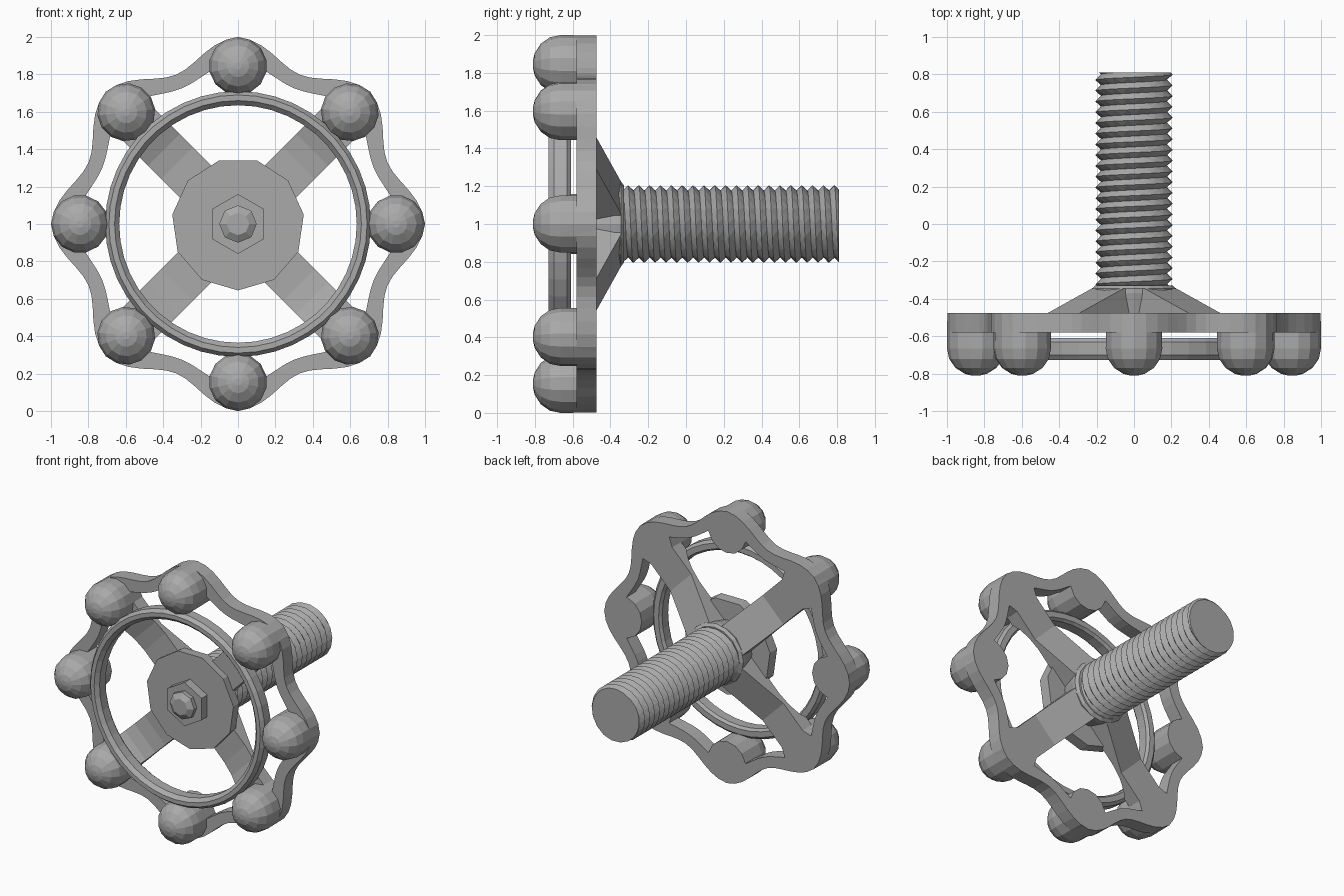
import bpy, bmesh, math
from math import sin, cos, pi, tau

if "Cube" in bpy.data.objects:
    bpy.data.objects.remove(bpy.data.objects["Cube"])

iron = bpy.data.materials.new("iron_grey")
iron.use_nodes = True
GREY = (0.4, 0.4, 0.4, 1)
iron.diffuse_color = GREY
iron.node_tree.nodes["Principled BSDF"].inputs["Base Color"].default_value = GREY

AXIS_Z = 1.0      # height of the wheel axis, which runs along y
BACK = -0.475     # plane of the wheel's back face
RIM_FRONT = -0.58


def finish(name, bm):
    bmesh.ops.recalc_face_normals(bm, faces=bm.faces)
    mesh = bpy.data.meshes.new(name)
    bm.to_mesh(mesh)
    bm.free()
    mesh.materials.append(iron)
    ob = bpy.data.objects.new(name, mesh)
    bpy.context.collection.objects.link(ob)
    return ob


def lathe(name, rows, segs, cx=0, cz=AXIS_Z, phase=0, loop=False):
    """Turn (radius, y) rows round the y axis; a radius may be a function of angle."""
    bm = bmesh.new()
    rings = []
    for r, y in rows:
        ring = []
        for i in range(segs):
            a = tau * i / segs + phase
            d = r(a) if callable(r) else r
            ring.append(bm.verts.new((cx + d * sin(a), y, cz + d * cos(a))))
        rings.append(ring)
    pairs = list(zip(rings, rings[1:]))
    if loop:
        pairs.append((rings[-1], rings[0]))
    else:
        bm.faces.new(rings[0])
        bm.faces.new(rings[-1])
    for p, q in pairs:
        for i in range(segs):
            j = (i + 1) % segs
            bm.faces.new((p[i], p[j], q[j], q[i]))
    return finish(name, bm)


# Scalloped outer band that swells out at each knob
def outer(a):
    return 0.93 + 0.066 * cos(8 * a)


def inner(a):
    return 0.825 + 0.04 * cos(8 * a)


lathe("outer_band", [(outer, BACK), (outer, RIM_FRONT), (inner, RIM_FRONT), (inner, BACK)],
      96, loop=True)

# Eight domed grip knobs
dome = [(0.155 * cos(t * pi / 2), -0.665 - 0.147 * sin(t * pi / 2))
        for t in (0, 0.25, 0.5, 0.75, 0.92)]
for k in range(8):
    a = tau * k / 8
    lathe(f"knob_{k + 1}", [(0.153, BACK)] + dome, 14,
          0.845 * sin(a), AXIS_Z + 0.845 * cos(a), phase=a)

# Inner ring standing forward of the band
lathe("inner_ring", [(0.69, -0.61), (0.71, -0.63), (0.71, -0.70), (0.69, -0.727),
                     (0.66, -0.727), (0.635, -0.70), (0.635, -0.63), (0.65, -0.61)],
      44, loop=True)

# Four tapered spokes: a side profile (radius, y) given a width
SPOKE = [(0.84, BACK), (0.53, BACK), (0.2, -0.345), (0, -0.345), (0, -0.5),
         (0.46, -0.5), (0.56, -0.515), (0.64, -0.545), (0.69, RIM_FRONT), (0.84, RIM_FRONT)]
for k in range(4):
    a = pi / 4 + k * pi / 2
    bm = bmesh.new()
    sides = []
    for w in (-0.12, 0.12):
        sides.append([bm.verts.new((r * sin(a) + w * cos(a), y,
                                    AXIS_Z + r * cos(a) - w * sin(a))) for r, y in SPOKE])
        bm.faces.new(sides[-1])
    n = len(SPOKE)
    for i in range(n):
        j = (i + 1) % n
        bm.faces.new((sides[0][i], sides[0][j], sides[1][j], sides[1][i]))
    finish(f"spoke_{k + 1}", bm)

# Hub: front disc, hex nut, stud end and rear collar
lathe("hub_disc", [(0.35, -0.48), (0.355, -0.555)], 11, phase=pi / 11)
lathe("hub_nut", [(0.16, -0.55), (0.16, -0.62)], 6)
lathe("stud_end", [(0.1, -0.6), (0.1, -0.65), (0.06, -0.675)], 8)
lathe("hub_collar", [(0.2, -0.48), (0.225, -0.37), (0.225, -0.345), (0.205, -0.328)], 16)

# Threaded shaft: a helical row of alternating crests and roots, trimmed flat
SEGS, PITCH, END = 18, 0.0575, 0.81
bm = bmesh.new()
rows = []
for j in range(46):
    r = 0.207 if j % 2 else 0.178
    row = []
    for i in range(SEGS + 1):
        a = tau * (i + 0.5 * (j % 2)) / SEGS
        y = -0.45 + PITCH * (j / 2 + i / SEGS)
        row.append(bm.verts.new((r * sin(a), y, AXIS_Z + r * cos(a))))
    rows.append(row)
for j, (p, q) in enumerate(zip(rows, rows[1:])):
    for i in range(SEGS):
        if j % 2:
            bm.faces.new((p[i], p[i + 1], q[i + 1]))
            bm.faces.new((p[i], q[i + 1], q[i]))
        else:
            bm.faces.new((p[i], p[i + 1], q[i]))
            bm.faces.new((p[i + 1], q[i + 1], q[i]))
bmesh.ops.remove_doubles(bm, verts=bm.verts, dist=0.0005)
for y, sign in ((END, 1), (-0.36, -1)):
    bmesh.ops.bisect_plane(bm, geom=bm.verts[:] + bm.edges[:] + bm.faces[:],
                           plane_co=(0, y, 0), plane_no=(0, sign, 0), clear_outer=True)
    rim = [e for e in bm.edges if e.is_boundary and
           all(abs(v.co.y - y) < 0.0001 for v in e.verts)]
    bmesh.ops.holes_fill(bm, edges=rim, sides=0)
finish("threaded_shaft", bm)
